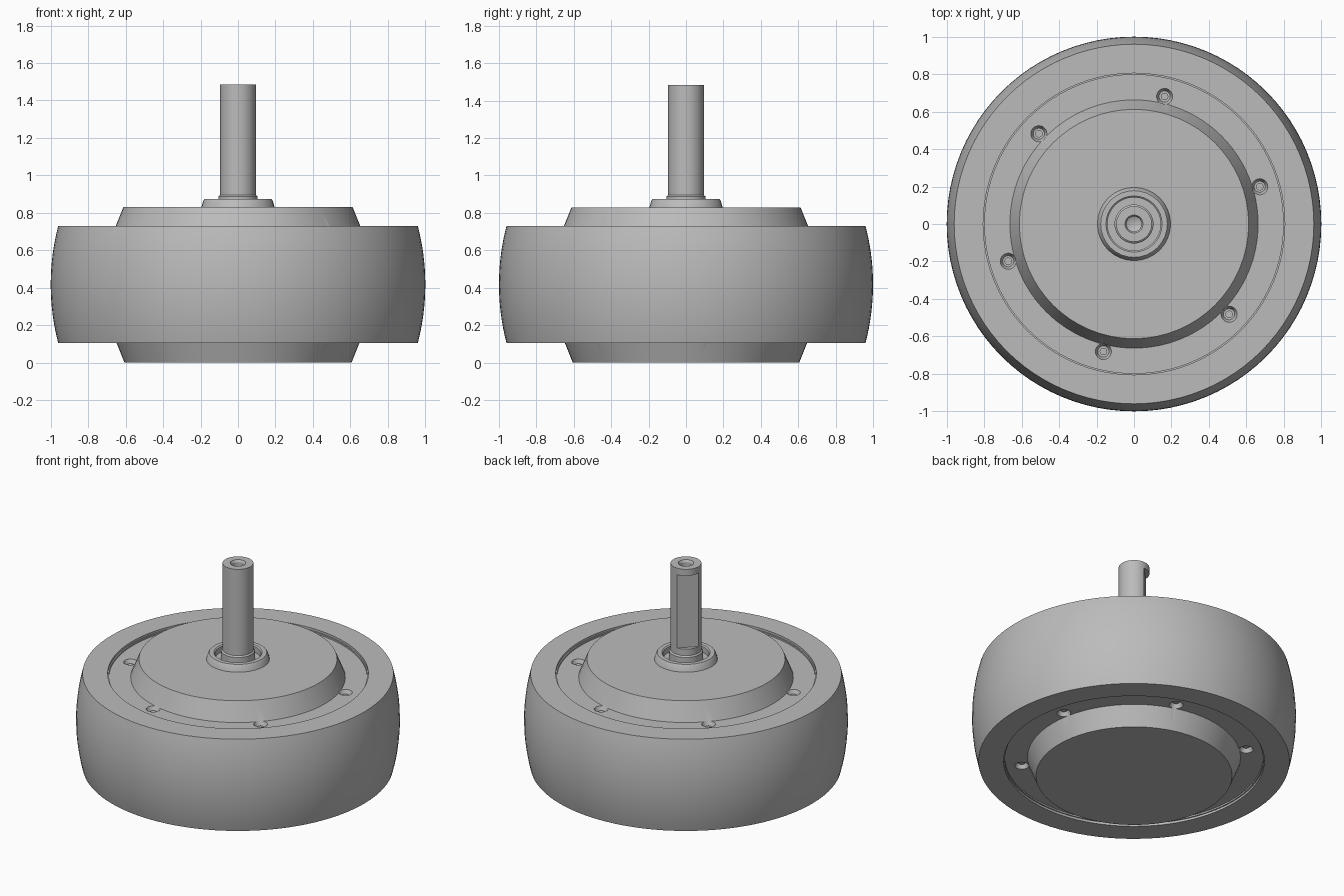
import bpy, bmesh, math
from mathutils import Matrix, Vector

if "Cube" in bpy.data.objects:
    bpy.data.objects.remove(bpy.data.objects["Cube"])

grey = bpy.data.materials.new("plain grey")
grey.use_nodes = True
colour = (0.5, 0.5, 0.5, 1)
grey.diffuse_color = colour
grey.node_tree.nodes["Principled BSDF"].inputs["Base Color"].default_value = colour


def make_object(name, bm):
    bmesh.ops.recalc_face_normals(bm, faces=bm.faces)
    mesh = bpy.data.meshes.new(name)
    bm.to_mesh(mesh)
    bm.free()
    mesh.materials.append(grey)
    obj = bpy.data.objects.new(name, mesh)
    bpy.context.collection.objects.link(obj)
    return obj


def lathe(name, profile, sides, closed=False):
    """Spin an (r, z) profile about the z axis."""
    bm = bmesh.new()
    verts = [bm.verts.new((r, 0, z)) for r, z in profile]
    pairs = list(zip(verts, verts[1:]))
    if closed:
        pairs.append((verts[-1], verts[0]))
    edges = [bm.edges.new(p) for p in pairs]
    bmesh.ops.spin(bm, geom=verts + edges, axis=(0, 0, 1), cent=(0, 0, 0),
                   angle=math.tau, steps=sides, use_duplicate=False)
    bmesh.ops.remove_doubles(bm, verts=bm.verts, dist=0.0001)
    return make_object(name, bm)


def select(obj):
    bpy.ops.object.select_all(action='DESELECT')
    obj.select_set(True)
    bpy.context.view_layer.objects.active = obj


def cut(obj, cutter):
    select(obj)
    mod = obj.modifiers.new("cut", 'BOOLEAN')
    mod.operation = 'DIFFERENCE'
    mod.solver = 'EXACT'
    mod.object = cutter
    bpy.ops.object.modifier_apply(modifier=mod.name)
    bpy.data.objects.remove(cutter)


def smooth(obj):
    select(obj)
    bpy.ops.object.shade_smooth_by_angle(angle=math.radians(25))


def screw_holes(name, z, direction, phase):
    """Six countersunk cutters on a bolt circle, opening along direction."""
    bm = bmesh.new()
    for i in range(6):
        a = math.radians(phase + 60 * i)
        place = Vector((0.7 * math.cos(a), 0.7 * math.sin(a), z))
        # shallow seat, then narrow socket
        for r_in, r_out, low, high in ((0.03, 0.045, -0.03, 0.004),
                                       (0.02, 0.02, -0.06, -0.02)):
            mat = Matrix.Translation(place + Vector((0, 0, direction * (low + high) / 2)))
            if direction < 0:
                mat = mat @ Matrix.Rotation(math.pi, 4, 'X')
            bmesh.ops.create_cone(bm, cap_ends=True, segments=20, radius1=r_in,
                                  radius2=r_out, depth=high - low, matrix=mat)
    return make_object(name, bm)


# Tyre with bulged tread and stepped inner lips
middle, half, bulge = 0.4175, 0.3125, 0.04
tread_radius = (half ** 2 + bulge ** 2) / (2 * bulge)
sweep = math.asin(half / tread_radius)
tread = []
for i in range(17):
    a = sweep * (i / 8 - 1)
    tread.append((1 - tread_radius + tread_radius * math.cos(a),
                  middle + tread_radius * math.sin(a)))
lip = [(0.805, 0.73), (0.805, 0.715), (0.797, 0.715), (0.797, 0.68)]
lower_lip = [(r, 2 * middle - z) for r, z in reversed(lip)]
tyre = lathe("tyre", tread + lip + lower_lip, 96, closed=True)
smooth(tyre)

# Motor covers with a raised conical centre on both sides
top_z, bottom_z = 0.705, 0.13
upper_cover = lathe("upper_cover", [(0, 0.45), (0.8, 0.45), (0.8, top_z), (0.663, top_z),
                                    (0.612, 0.83), (0, 0.83)], 64)
cut(upper_cover, screw_holes("upper_holes", top_z, 1, 16.5))
smooth(upper_cover)
lower_cover = lathe("lower_cover", [(0, 0.4), (0.8, 0.4), (0.8, bottom_z), (0.658, bottom_z),
                                    (0.606, 0), (0, 0)], 64)
cut(lower_cover, screw_holes("lower_holes", bottom_z, -1, 11.8))
smooth(lower_cover)

# Bearing ring around the shaft
bearing_ring = lathe("bearing_ring", [(0.197, 0.825), (0.185, 0.866), (0.178, 0.875),
                                      (0.15, 0.875), (0.142, 0.868), (0.142, 0.825)],
                     32, closed=True)
smooth(bearing_ring)

# Shaft with foot collar, centre hole and flat
shaft = lathe("shaft", [(0, 0.8), (0.104, 0.8), (0.104, 0.888), (0.095, 0.896), (0.095, 1.484),
                        (0.048, 1.484), (0.04, 1.47), (0.04, 1.37), (0, 1.35)], 48)
bm = bmesh.new()
turn = Matrix.Rotation(math.radians(135), 4, 'Z')
bmesh.ops.create_cube(bm, size=1, matrix=turn @ Matrix.Translation((0.167, 0, 1.19))
                      @ Matrix.Diagonal((0.2, 0.4, 0.5, 1)))
cut(shaft, make_object("flat_cutter", bm))
smooth(shaft)
